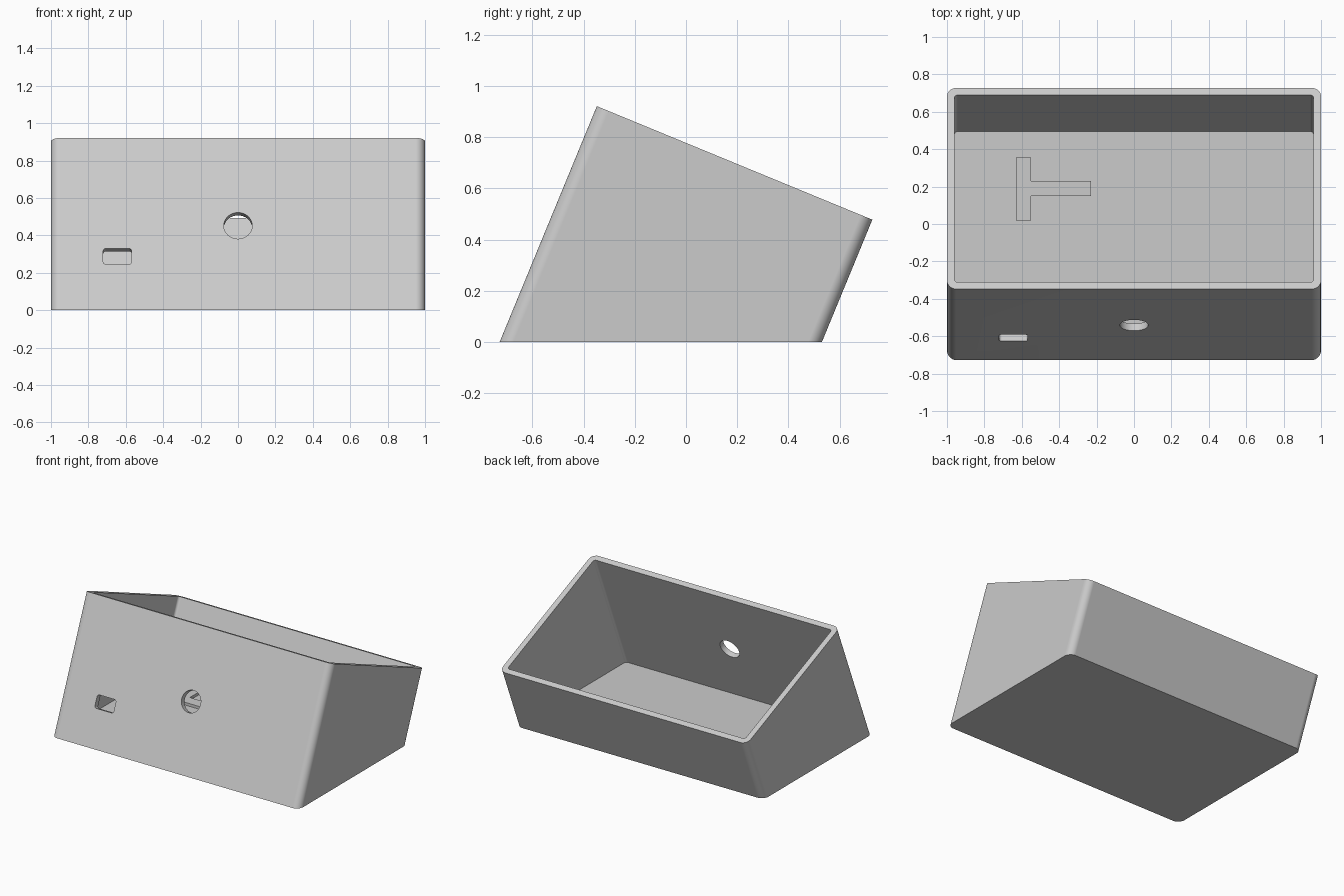
import bpy, bmesh
from math import sin, cos, pi, radians
from mathutils import Vector, Matrix

if "Cube" in bpy.data.objects:
    bpy.data.objects.remove(bpy.data.objects["Cube"], do_unlink=True)

TILT = radians(22.4)
LENGTH = 1.163                                   # front to back along the sloped opening
WALL = 0.04
FLOOR = 0.02
FRONT_TOP = Vector((0, -0.348, 0.921))
ALONG = Vector((0, cos(TILT), -sin(TILT)))       # down the sloped opening
UP = Vector((0, sin(TILT), cos(TILT)))           # up the leaning walls

grey = bpy.data.materials.new("light grey plastic")
grey.use_nodes = True
colour = (0.6, 0.6, 0.6, 1)
grey.diffuse_color = colour
grey.node_tree.nodes["Principled BSDF"].inputs["Base Color"].default_value = colour


def make_object(name, bm):
    bmesh.ops.recalc_face_normals(bm, faces=bm.faces)
    mesh = bpy.data.meshes.new(name)
    bm.to_mesh(mesh)
    bm.free()
    mesh.materials.append(grey)
    ob = bpy.data.objects.new(name, mesh)
    bpy.context.collection.objects.link(ob)
    return ob


def rounded_rect(half_x, half_y, radius, steps=8):
    points = []
    for corner, (sx, sy) in enumerate([(1, 1), (-1, 1), (-1, -1), (1, -1)]):
        for i in range(steps + 1):
            a = (corner + i / steps) * pi / 2
            points.append((sx * (half_x - radius) + radius * cos(a),
                           sy * (half_y - radius) + radius * sin(a)))
    return points


def prism(name, points, depth, matrix):
    """Extrude a flat outline along local z and place it."""
    bm = bmesh.new()
    face = bm.faces.new([bm.verts.new((x, y, 0)) for x, y in points])
    new = bmesh.ops.extrude_face_region(bm, geom=[face])["geom"]
    bmesh.ops.translate(bm, vec=(0, 0, depth),
                        verts=[v for v in new if isinstance(v, bmesh.types.BMVert)])
    bm.transform(matrix)
    return make_object(name, bm)


# Open case: rounded outline run along the leaning walls, cut level at the bottom
bm = bmesh.new()


def wall_rings(inset, radius, bottom):
    outline = rounded_rect(1 - inset, LENGTH / 2 - inset, radius)
    tops = [FRONT_TOP + Vector((x, 0, 0)) + ALONG * (u + LENGTH / 2) for x, u in outline]
    lows = [p - UP * ((p.z - bottom) / cos(TILT)) for p in tops]
    return [bm.verts.new(p) for p in lows], [bm.verts.new(p) for p in tops]


def bridge(a, b):
    for i in range(len(a)):
        j = (i + 1) % len(a)
        bm.faces.new((a[i], a[j], b[j], b[i]))


outer_low, outer_top = wall_rings(0, 0.05, 0)
inner_low, inner_top = wall_rings(WALL, 0.018, FLOOR)
bridge(outer_low, outer_top)
bridge(outer_top, inner_top)
bridge(inner_top, inner_low)
bm.faces.new(outer_low)
bm.faces.new(inner_low)
case = make_object("open_case", bm)


# Openings through the front wall
def front_cutter(name, points, x, z):
    drop = (FRONT_TOP.z - z) / cos(TILT)
    origin = FRONT_TOP - UP * drop + Vector((x, 0, 0)) - ALONG * 0.05
    axes = Matrix((Vector((1, 0, 0)), UP, ALONG)).transposed().to_4x4()
    return prism(name, points, 0.15, Matrix.Translation(origin) @ axes)


circle = [(0.076 * cos(i * pi / 24), 0.076 * sin(i * pi / 24)) for i in range(48)]
cutters = [front_cutter("round_hole_cutter", circle, 0, 0.452),
           front_cutter("slot_cutter", rounded_rect(0.076, 0.046, 0.015, 4), -0.645, 0.288)]

bpy.ops.object.select_all(action="DESELECT")
bpy.context.view_layer.objects.active = case
case.select_set(True)
for cutter in cutters:
    cutter.hide_render = True
    cut = case.modifiers.new("opening", "BOOLEAN")
    cut.operation = "DIFFERENCE"
    cut.solver = "EXACT"
    cut.object = cutter
    bpy.ops.object.modifier_apply(modifier=cut.name)
    bpy.data.objects.remove(cutter, do_unlink=True)

bpy.ops.object.shade_smooth_by_angle(angle=radians(30))
weighted = case.modifiers.new("even shading", "WEIGHTED_NORMAL")
weighted.keep_sharp = True

# Low mounting rib on the floor: a cross bar with a stem
rib = [(-0.63, 0.02), (-0.55, 0.02), (-0.55, 0.15), (-0.23, 0.15),
       (-0.23, 0.23), (-0.55, 0.23), (-0.55, 0.355), (-0.63, 0.355)]
prism("floor_rib", rib, 0.03, Matrix.Translation((0, 0, FLOOR - 0.01)))
